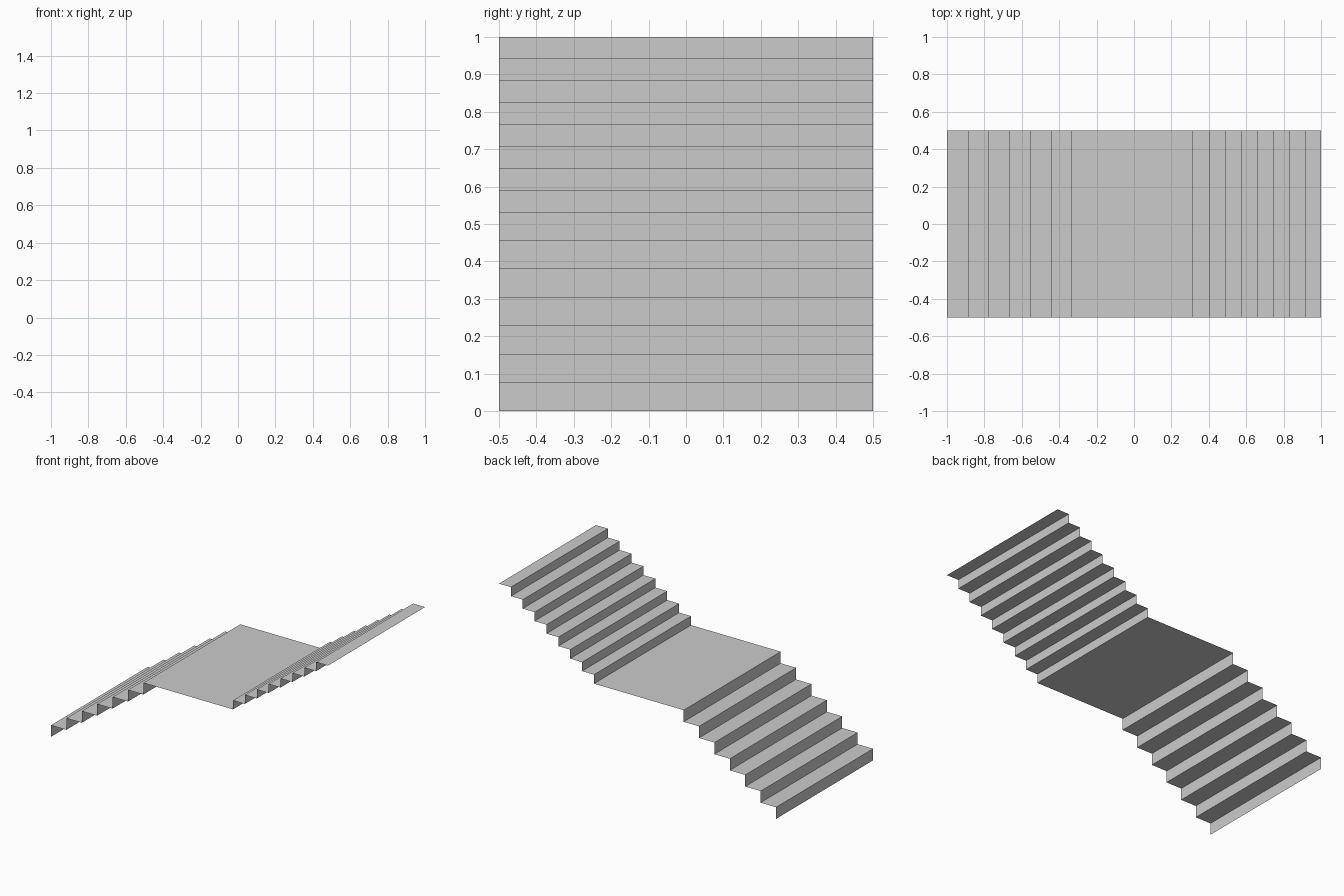
import bpy, bmesh

if "Cube" in bpy.data.objects:
    bpy.data.objects.remove(bpy.data.objects["Cube"])

HALF_WIDTH = 0.5
LANDING_START, LANDING_END, LANDING_Z = -0.333, 0.314, 0.531


def sheet(name, profile):
    """Sweep an x-z profile across the stair width as a thin, flat-faced sheet."""
    bm = bmesh.new()
    rows = [[bm.verts.new((x, y, z)) for y in (-HALF_WIDTH, HALF_WIDTH)]
            for x, z in profile]
    for a, b in zip(rows, rows[1:]):
        bm.faces.new((a[0], b[0], b[1], a[1]))
    mesh = bpy.data.meshes.new(name)
    bm.to_mesh(mesh)
    bm.free()
    bpy.context.collection.objects.link(bpy.data.objects.new(name, mesh))


def stair_profile(x0, z0, run, rise, risers, treads):
    """Alternate risers and treads, starting with a riser."""
    points = [(x0, z0)]
    for i in range(risers):
        points.append((x0 + i * run, z0 + (i + 1) * rise))
        if i < treads:
            points.append((x0 + (i + 1) * run, z0 + (i + 1) * rise))
    return points


# Lower flight: seven risers, the last one reaching the landing
sheet("lower_flight", stair_profile(-1, 0, (LANDING_START + 1) / 6, LANDING_Z / 7, 7, 6))

# Landing between the flights
sheet("landing", [(LANDING_START, LANDING_Z), (LANDING_END, LANDING_Z)])

# Upper flight: eight risers, ending on a top tread
sheet("upper_flight", stair_profile(LANDING_END, LANDING_Z, (1 - LANDING_END) / 8,
                                    (1 - LANDING_Z) / 8, 8, 8))
